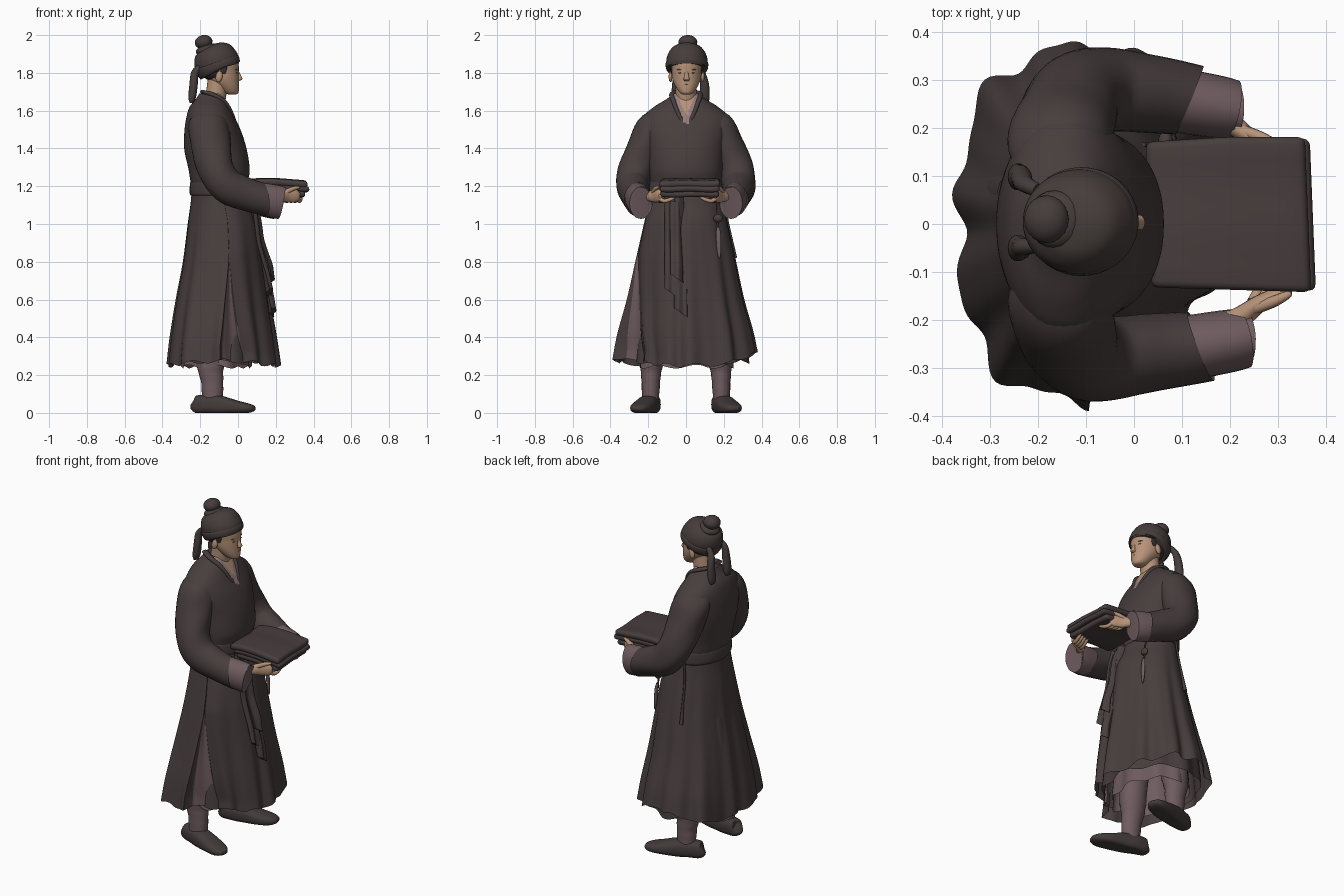
import bpy, bmesh, math
from mathutils import Vector, Matrix


def mat(name, r, g, b):
    m = bpy.data.materials.new(name)
    m.diffuse_color = (r, g, b, 1)
    return m


ROBE = mat("robe_dark_brown", 0.064, 0.047, 0.047)
LILAC = mat("dusty_lilac", 0.16, 0.107, 0.115)
SKIN = mat("skin", 0.47, 0.29, 0.19)
HAIR = mat("hair_black", 0.04, 0.03, 0.028)
HAT = mat("hat_brown", 0.06, 0.046, 0.043)
SHOE = mat("shoe_brown", 0.055, 0.043, 0.042)
PALE = mat("pale_collar", 0.30, 0.20, 0.20)
LIP = mat("lips", 0.33, 0.16, 0.11)
BROW = mat("brow_brown", 0.16, 0.10, 0.07)


def finish(name, bm, mats, angle=50):
    bmesh.ops.recalc_face_normals(bm, faces=bm.faces)
    me = bpy.data.meshes.new(name)
    bm.to_mesh(me)
    bm.free()
    ob = bpy.data.objects.new(name, me)
    bpy.context.collection.objects.link(ob)
    for m in mats:
        me.materials.append(m)
    bpy.ops.object.select_all(action='DESELECT')
    ob.select_set(True)
    bpy.context.view_layer.objects.active = ob
    bpy.ops.object.shade_smooth_by_angle(angle=math.radians(angle))
    return ob


def spline(pts, steps):
    """Catmull-Rom through tuples of any length."""
    out = []
    for i in range(len(pts) - 1):
        p = [pts[max(i - 1, 0)], pts[i], pts[i + 1], pts[min(i + 2, len(pts) - 1)]]
        for k in range(steps):
            t = k / steps
            out.append([0.5 * (2 * b + (c - a) * t + (2 * a - 5 * b + 4 * c - d) * t * t
                        + (3 * b - a - 3 * c + d) * t ** 3) for a, b, c, d in zip(*p)])
    return out + [list(pts[-1])]


def tube(name, pts, mats, seg=24, steps=4, flat=False, ref=(0, 1, 0), caps=(True, True),
         power=1.0, shape=None, rule=None, warp=None):
    """Loft ellipses (x, y, z, ra, rb) along a path; rb lies along ref."""
    rows = spline(pts, steps)
    bm, rings = bmesh.new(), []
    for i, r in enumerate(rows):
        c = Vector(r[:3])
        t = Vector((0, 0, 1)) if flat else (Vector(rows[min(i + 1, len(rows) - 1)][:3])
                                            - Vector(rows[max(i - 1, 0)][:3])).normalized()
        u = Vector(ref).cross(t).normalized()
        v = t.cross(u)
        ring = []
        for k in range(seg):
            a = 2 * math.pi * k / seg
            w = warp(k, c.z) if warp else a
            ca, sa = math.cos(w), math.sin(w)
            ca, sa = math.copysign(abs(ca) ** power, ca), math.copysign(abs(sa) ** power, sa)
            co = c + u * (r[3] * ca) + v * (r[4] * sa)
            ring.append(bm.verts.new(shape(co, a, c) if shape else co))
        rings.append(ring)
    for p, q in zip(rings, rings[1:]):
        for k in range(seg):
            f = bm.faces.new((p[k], p[(k + 1) % seg], q[(k + 1) % seg], q[k]))
            if rule:
                f.material_index = rule(f.calc_center_median(), k)
    for use, ring in zip(caps, (rings[0], rings[-1])):
        if use:
            bm.faces.new(ring)
    return finish(name, bm, mats)


def ball(name, loc, size, m, rot=0):
    bm = bmesh.new()
    bmesh.ops.create_uvsphere(bm, u_segments=20, v_segments=12, radius=1, matrix=Matrix.LocRotScale(
        Vector(loc), Matrix.Rotation(rot, 3, 'Y').to_quaternion(), Vector(size)))
    return finish(name, bm, [m])


# --- skirt with folds; a fixed run of columns opens downward into the side slit
SEG, K0, K1 = 200, 148, 161
MID, HALF = (K0 + K1) * 0.9, (K1 - K0) * 0.9


def slit_warp(k, z):
    d = k * 1.8 - MID
    w = max(0.3, HALF * min(1, (0.83 - z) / 0.5))
    if abs(d) <= HALF + 1e-6:
        d *= w / HALF
    elif abs(d) < 45:
        d = math.copysign(w + (abs(d) - HALF) * (45 - w) / (45 - HALF), d)
    return math.radians(MID + d)


def skirt_shape(co, a, c):
    low = min(1, max(0, (1.15 - co.z) / 0.9))
    fold = 1 + low * (0.042 * math.sin(11 * a + 0.6 + 0.5 * math.sin(2 * a)) + 0.018 * math.sin(19 * a + 1))
    d = co - c
    if d.x < 0:  # fuller back corners
        fold *= 1 + 0.10 * low * math.sin(2 * a) ** 2
    n = Vector((c.x + d.x * fold, c.y + d.y * fold, co.z))
    n.z += low ** 4 * ((0.075 if d.y > 0 else 0.025) * abs(math.sin(a)) ** 3 + 0.010 * math.sin(11 * a))
    k = round(math.degrees(a) / 1.8)
    s = min(1, max(0, (0.85 - co.z) / 0.55))
    if K0 < k < K1:    # recessed panel
        n.y *= 1 - s * (0.17 + 0.2 * (k - K0) / (K1 - K0))
    elif k >= K1:      # narrower front panel
        n.y *= 1 - 0.33 * s
    return n


SK = [(-0.10, 0, 1.22, 0.142, 0.182), (-0.095, 0, 1.12, 0.155, 0.195), (-0.08, 0, 1.0, 0.186, 0.222),
      (-0.077, 0, 0.8, 0.212, 0.264), (-0.08, 0, 0.6, 0.243, 0.302), (-0.078, 0, 0.4, 0.272, 0.347),
      (-0.075, 0, 0.25, 0.288, 0.368)]
tube("outer_skirt", SK, [ROBE, LILAC], seg=SEG, steps=9, flat=True, caps=(True, False), shape=skirt_shape,
     warp=slit_warp, rule=lambda p, k: int(K0 < k < K1 and p.z < 0.82))


# --- robe lining and lilac under skirt inside it
def ripple(co, a, c):
    return c + (co - c) * (1 + 0.04 * math.sin(9 * a)) + Vector((0, 0, 0.010 * math.sin(7 * a)))


tube("skirt_lining", [(x - 0.02, y + 0.03, z + 0.02, a * 0.86, b * 0.8) for x, y, z, a, b in SK[3:]], [ROBE], seg=72,
     flat=True, caps=(False, False), shape=ripple)
tube("under_skirt", [(x - 0.04, y, z - 0.005, a * 0.64, b * 0.66) for x, y, z, a, b in SK[4:]], [LILAC], seg=72,
     flat=True, caps=(False, False), shape=ripple)

# --- jacket body with the V neck coloured by rule
def neck_rule(p, k):
    if p.x < -0.12 or abs(p.y - 0.003) > (p.z - 1.515) * 0.46:
        return 0
    return 2 if abs(p.y - 0.003) < (p.z - 1.57) * 0.42 else 1


tube("jacket", [(-0.10, 0, 1.19, 0.14, 0.183), (-0.10, 0, 1.23, 0.152, 0.19), (-0.10, 0, 1.29, 0.162, 0.197),
                (-0.12, 0, 1.4, 0.165, 0.208), (-0.135, 0, 1.5, 0.148, 0.228), (-0.147, 0, 1.57, 0.125, 0.222),
                (-0.152, 0, 1.62, 0.104, 0.17), (-0.147, 0, 1.66, 0.078, 0.105), (-0.143, 0, 1.69, 0.062, 0.066)],
     [ROBE, PALE, SKIN], seg=120, steps=8, flat=True, power=0.92, rule=neck_rule)
for s in (1, -1):
    tube("lapel", [(-0.19, s * 0.045, 1.70, 0.010, 0.02), (-0.135, s * 0.073, 1.685, 0.012, 0.016),
                   (-0.07, s * 0.064, 1.645, 0.012, 0.012), (-0.028, s * 0.037, 1.575, 0.009, 0.010),
                   (-0.004, -0.002 * s, 1.505, 0.006, 0.010)], [ROBE], seg=12)
tube("lapel_fold", [(-0.006, 0, 1.51, 0.006, 0.014), (0.022, 0.035, 1.44, 0.006, 0.014),
                    (0.034, 0.085, 1.36, 0.005, 0.012), (0.026, 0.12, 1.30, 0.004, 0.01)], [ROBE], seg=10)
tube("belt", [(-0.1, 0, 1.15, 0.15, 0.192), (-0.1, 0, 1.165, 0.156, 0.198), (-0.1, 0, 1.215, 0.154, 0.196),
              (-0.1, 0, 1.23, 0.146, 0.19)], [ROBE], seg=48, flat=True)

# --- sleeves, cuffs and hands on both sides
for s in (1, -1):
    dx = 0.012 * -s
    dy = 0 if s > 0 else 0.018

    def sleeve_shape(co, a, c):  # soft creases and a slanted opening
        w = min(1, max(0, c.x / 0.12))
        n = c + (co - c) * (1 + 0.02 * math.sin(3 * a + 25 * co.z))
        n.x += w * (0.38 * (c.z - co.z) + 0.25 * s * (co.y - c.y))
        return n

    tube("sleeve", [(-0.15, s * 0.10, 1.535, 0.09, 0.06), (-0.155, s * 0.165, 1.51, 0.108, 0.092),
                    (-0.143, s * 0.216, 1.41, 0.104, 0.092), (-0.117, s * 0.266, 1.29, 0.096, 0.092),
                    (-0.06, s * 0.28, 1.205, 0.093, 0.088), (0.04, s * 0.268, 1.16, 0.09, 0.08),
                    (0.128 + dx, s * 0.256, 1.13, 0.092, 0.072)], [ROBE], seg=32, steps=5, caps=(True, False),
         shape=sleeve_shape)
    tube("cuff", [(0.04 + dx, s * 0.264, 1.155, 0.07, 0.062), (0.11 + dx, s * 0.256, 1.135, 0.084, 0.067),
                  (0.205 + dx, s * 0.24, 1.115, 0.088, 0.064), (0.212 + dx, s * 0.238, 1.114, 0.08, 0.056),
                  (0.13 + dx, s * 0.25, 1.13, 0.05, 0.04)], [LILAC], seg=28, steps=3)
    tube("wrist_and_palm", [(0.12 + dx, s * 0.25 + dy, 1.135, 0.026, 0.026), (0.20 + dx, s * 0.218 + dy, 1.145, 0.025, 0.024),
                            (0.25 + dx, s * 0.183 + dy, 1.15, 0.036, 0.018), (0.295 + dx, s * 0.162 + dy, 1.15, 0.034, 0.015),
                            (0.315 + dx, s * 0.155 + dy, 1.15, 0.015, 0.008)], [SKIN], seg=16)
    for i in range(4):
        x = 0.235 + dx + 0.022 * i
        y = 0.18 - 0.007 * i
        tube("finger", [(x, s * y + dy, 1.135, 0.011, 0.012), (x + 0.012, s * (y - 0.025) + dy, 1.122, 0.011, 0.011),
                        (x + 0.018, s * (y - 0.058) + dy, 1.13, 0.010, 0.010),
                        (x + 0.02, s * (y - 0.085) + dy, 1.143, 0.006, 0.006)], [SKIN], seg=10, ref=(1, 0, 0))
    tube("thumb", [(0.235 + dx, s * 0.195 + dy, 1.165, 0.014, 0.013), (0.275 + dx, s * 0.181 + dy, 1.185, 0.012, 0.012),
                   (0.305 + dx, s * 0.167 + dy, 1.193, 0.009, 0.009), (0.315 + dx, s * 0.163 + dy, 1.192, 0.004, 0.004)],
         [SKIN], seg=10)

# --- folded cloth carried on the hands
for i, (z, h, x0, x1) in enumerate([(1.158, 0.034, 0.07, 0.35), (1.186, 0.032, 0.05, 0.372), (1.212, 0.036, 0.03, 0.362)]):
    bm = bmesh.new()
    bmesh.ops.create_cube(bm, size=1)
    bmesh.ops.scale(bm, vec=(x1 - x0, 0.306 + 0.006 * i, h), verts=bm.verts)
    bmesh.ops.bevel(bm, geom=bm.edges[:], offset=0.015, segments=3, affect='EDGES', profile=0.5)
    bmesh.ops.subdivide_edges(bm, edges=[e for e in bm.edges if e.calc_length() > 0.1], cuts=8, use_grid_fill=True)
    for v in bm.verts:
        v.co += Vector(((x0 + x1) / 2, 0.022, z))
        v.co.z += 0.012 - 0.08 * max(0, v.co.x - 0.2) - 0.15 * max(0, 0.1 - v.co.x) + 0.002 * math.sin(30 * v.co.y + i)
        v.co.y += 0.03 * (0.2 - v.co.x) * (v.co.y < 0.022) - 0.06 * max(0, 0.2 - v.co.x) * (v.co.y > 0.022)
        v.co.x -= 0.04 * (v.co.y - 0.022)
    finish("folded_cloth_layer", bm, [ROBE])

# --- head and face
tube("neck", [(-0.135, 0, 1.58, 0.06, 0.062), (-0.12, 0, 1.66, 0.054, 0.055), (-0.105, 0, 1.76, 0.056, 0.056)],
     [SKIN], seg=24)
tube("head", [(-0.03, 0.003, 1.686, 0.02, 0.018), (-0.038, 0.003, 1.695, 0.04, 0.036), (-0.055, 0.003, 1.725, 0.06, 0.057),
              (-0.078, 0.003, 1.765, 0.082, 0.074), (-0.09, 0.003, 1.81, 0.094, 0.08), (-0.10, 0.003, 1.86, 0.1, 0.086),
              (-0.105, 0.003, 1.91, 0.07, 0.06)], [SKIN], seg=40, flat=True)
tube("nose", [(-0.004, 0.003, 1.815, 0.006, 0.008), (0.006, 0.003, 1.785, 0.010, 0.011),
              (0.012, 0.003, 1.767, 0.011, 0.016), (0.0, 0.003, 1.757, 0.006, 0.012)], [SKIN], seg=14, flat=True)
ball("hair", (-0.128, 0.003, 1.812), (0.078, 0.086, 0.058), HAIR, 0.3)
ball("mouth", (-0.003, 0.003, 1.738), (0.009, 0.018, 0.005), LIP)
for s in (1, -1):
    ball("eye", (-0.010, 0.003 + s * 0.032, 1.800), (0.008, 0.011, 0.003), HAIR)
    ball("eyebrow", (-0.014, 0.003 + s * 0.034, 1.817), (0.012, 0.016, 0.003), BROW)
    ball("ear", (-0.10, 0.003 + s * 0.085, 1.78), (0.018, 0.010, 0.03), SKIN, 0.2)
    ball("sideburn", (-0.077, 0.003 + s * 0.078, 1.825), (0.018, 0.008, 0.032), HAIR)

# --- cloth hat with topknot and two ties
tube("hat_crown", [(-0.104, 0.005, 1.822, 0.112, 0.104), (-0.111, 0.005, 1.85, 0.119, 0.109),
                   (-0.118, 0.005, 1.885, 0.115, 0.106), (-0.124, 0.005, 1.918, 0.097, 0.09),
                   (-0.13, 0.005, 1.941, 0.065, 0.062), (-0.133, 0.005, 1.95, 0.02, 0.02)], [HAT], seg=40, steps=5)
tube("hat_band", [(-0.1, 0.005, 1.815, 0.106, 0.098), (-0.103, 0.005, 1.822, 0.118, 0.11),
                  (-0.111, 0.005, 1.848, 0.122, 0.113), (-0.115, 0.005, 1.86, 0.114, 0.105)], [HAT], seg=40)
ball("topknot", (-0.182, 0.01, 1.963), (0.047, 0.05, 0.037), HAT, -0.2)
ball("topknot_base", (-0.165, 0.01, 1.925), (0.06, 0.06, 0.028), HAT, -0.3)
for y, dy in ((0.07, 0.028), (-0.045, -0.005)):
    tube("hat_tie", [(-0.20, y, 1.835, 0.014, 0.014), (-0.228, y + dy * 0.5, 1.80, 0.02, 0.018),
                     (-0.235, y + dy, 1.74, 0.022, 0.024), (-0.243, y + dy, 1.67, 0.02, 0.028),
                     (-0.248, y + dy, 1.64, 0.008, 0.02)], [HAT], seg=14)

# --- legs and shoes
for s in (1, -1):
    tube("leg", [(-0.135, s * 0.187, 0.05, 0.05, 0.042), (-0.135, s * 0.187, 0.1, 0.056, 0.046),
                 (-0.138, s * 0.186, 0.18, 0.06, 0.05), (-0.145, s * 0.184, 0.24, 0.07, 0.058),
                 (-0.14, s * 0.175, 0.33, 0.08, 0.07), (-0.13, s * 0.14, 0.6, 0.085, 0.08)], [LILAC], seg=24,
         shape=lambda co, a, c: c + (co - c) * (1 + 0.02 * math.sin(co.z * 110)))
    tube("shoe", [(-0.235, s * 0.167, 0.05, 0.02, 0.02), (-0.222, s * 0.172, 0.046, 0.046, 0.038),
                  (-0.16, s * 0.185, 0.045, 0.05, 0.05), (-0.09, s * 0.205, 0.04, 0.05, 0.054),
                  (-0.01, s * 0.228, 0.03, 0.036, 0.058), (0.05, s * 0.248, 0.025, 0.026, 0.05),
                  (0.082, s * 0.258, 0.024, 0.015, 0.03), (0.09, s * 0.26, 0.024, 0.005, 0.01)], [SHOE], seg=28,
         power=0.75, shape=lambda co, a, c: Vector((co.x, co.y, max(co.z, 0))))

# --- hanging sash ends at the front
def sash(y, w, top, bottom, x_top, x_low):
    pts = []
    for i in range(7):
        t = i / 6
        pts.append((x_top + (x_low - x_top) * t + 0.006 * math.sin(9 * t), y + 0.012 * t, top + (bottom - top) * t,
                    0.014, w * (0.75 + 0.25 * t)))
    tube("sash_end", pts, [ROBE], seg=28, flat=True,
         shape=lambda co, a, c: co + Vector((0.008 * math.sin(110 * co.y), 0,
                                             -0.7 * (co.y - y) * (co.z < bottom + 0.03))))


sash(-0.085, 0.04, 1.16, 0.64, 0.055, 0.165)
sash(-0.04, 0.036, 1.15, 0.54, 0.06, 0.18)
sash(-0.06, 0.034, 1.12, 0.72, 0.075, 0.172)
ball("sash_knot", (0.06, -0.065, 1.165), (0.025, 0.045, 0.035), ROBE)

# --- pendant and cords at the left hip
tube("pendant_cord", [(0.02, 0.165, 1.17, 0.005, 0.005), (0.06, 0.165, 1.07, 0.005, 0.005),
                      (0.07, 0.17, 0.95, 0.005, 0.005)], [ROBE], seg=8)
ball("pendant_bead", (0.066, 0.17, 1.03), (0.016, 0.024, 0.022), ROBE)
tube("pendant_knife", [(0.072, 0.17, 0.98, 0.006, 0.008), (0.078, 0.172, 0.94, 0.009, 0.014),
                       (0.083, 0.175, 0.86, 0.007, 0.011), (0.085, 0.177, 0.82, 0.003, 0.004)], [LILAC], seg=10)
tube("hip_cord", [(-0.13, 0.20, 1.17, 0.006, 0.006), (-0.14, 0.213, 1.05, 0.006, 0.006),
                  (-0.145, 0.238, 0.93, 0.007, 0.007), (-0.15, 0.26, 0.82, 0.011, 0.011)], [ROBE], seg=8)
